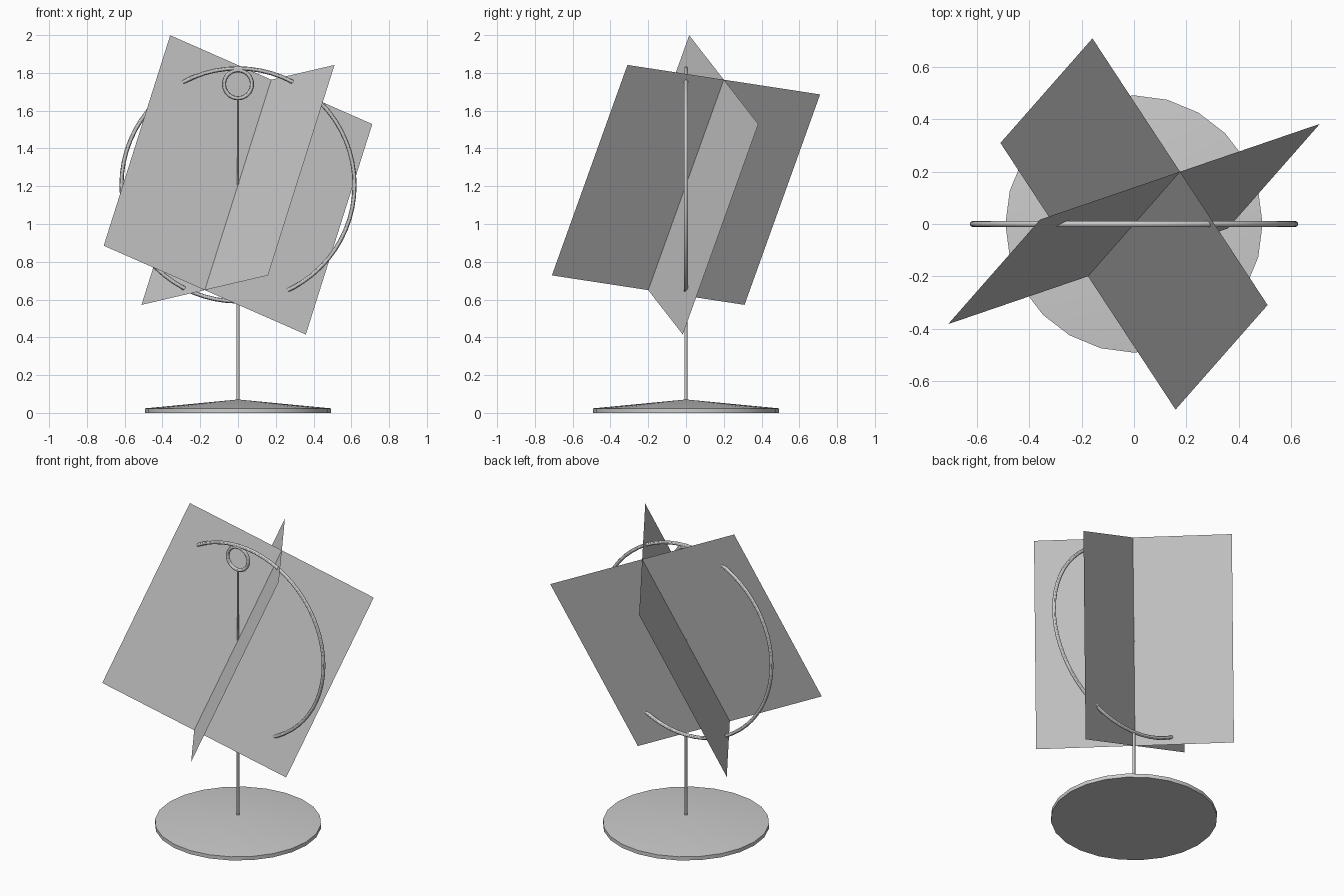
import bpy
import math
from mathutils import Vector

if "Cube" in bpy.data.objects:
    bpy.data.objects.remove(bpy.data.objects["Cube"], do_unlink=True)

grey = bpy.data.materials.new("plain grey")
grey.use_nodes = True
COLOUR = (0.6, 0.6, 0.6, 1)
grey.diffuse_color = COLOUR
grey.node_tree.nodes["Principled BSDF"].inputs["Base Color"].default_value = COLOUR

CENTRE = Vector((0, 0, 1.207))


def finish(name, smooth=True):
    obj = bpy.context.object
    obj.name = name
    obj.data.materials.append(grey)
    if smooth:
        bpy.ops.object.shade_smooth_by_angle(angle=math.radians(30))
    return obj


def rod(name, radius, bottom, top):
    bpy.ops.mesh.primitive_cylinder_add(
        vertices=16, radius=radius, depth=top - bottom,
        location=(0, 0, (bottom + top) / 2))
    finish(name)


def ring(name, major, minor, height, segments):
    bpy.ops.mesh.primitive_torus_add(
        major_radius=major, minor_radius=minor, major_segments=segments,
        minor_segments=12, location=(0, 0, height),
        rotation=(math.pi / 2, 0, 0))
    finish(name)


def sheet(name, along, across):
    """Thin flat square spanned by two half-side vectors about the centre."""
    corners = [CENTRE + along * a + across * b
               for a, b in ((-1, -1), (1, -1), (1, 1), (-1, 1))]
    mesh = bpy.data.meshes.new(name)
    mesh.from_pydata(corners, [], [(0, 1, 2, 3)])
    obj = bpy.data.objects.new(name, mesh)
    bpy.context.collection.objects.link(obj)
    mesh.materials.append(grey)


# Round foot: thin disc with a shallow cone on top
bpy.ops.mesh.primitive_cylinder_add(
    vertices=24, radius=0.492, depth=0.024, end_fill_type='NGON',
    location=(0, 0, 0.012))
foot = bpy.context.object
top_face = max(foot.data.polygons, key=lambda p: p.center.z).index
bpy.ops.object.mode_set(mode='EDIT')
bpy.ops.mesh.select_all(action='DESELECT')
bpy.ops.object.mode_set(mode='OBJECT')
foot.data.polygons[top_face].select = True
bpy.ops.object.mode_set(mode='EDIT')
bpy.ops.mesh.poke(offset=0.047)
bpy.ops.object.mode_set(mode='OBJECT')
finish("foot")

# Stand, large hoop, hanging ring and its wire
rod("stand_pole", 0.008, 0.06, 0.59)
ring("large_hoop", 0.617, 0.011, CENTRE.z, 64)
ring("hanging_ring", 0.074, 0.011, 1.74, 32)
rod("hanging_wire", 0.005, CENTRE.z, 1.666)

# Two crossed square sheets sharing a tilted axis
axis = Vector((0.176, 0.2, 0.557))
sheet("wide_sheet", axis, Vector((0.535, 0.183, -0.235)))
sheet("cross_sheet", axis, Vector((0.335, -0.51, 0.078)))
